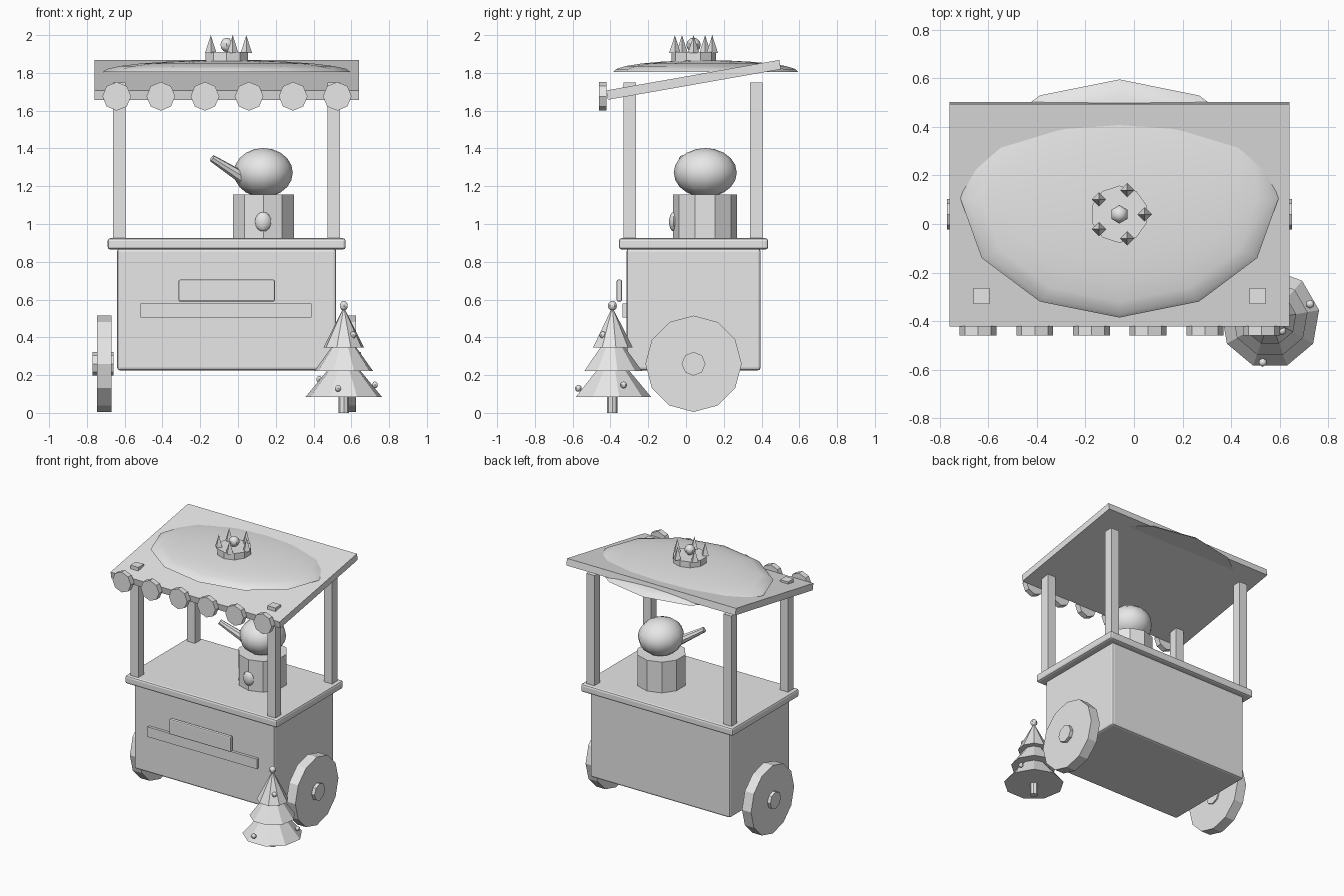
import bpy, bmesh, math
from mathutils import Vector

cube = bpy.data.objects.get("Cube")
if cube:
    bpy.data.objects.remove(cube)

grey = bpy.data.materials.new("plain_grey")
grey.use_nodes = True
grey.diffuse_color = (0.8, 0.8, 0.8, 1)
grey.node_tree.nodes["Principled BSDF"].inputs["Base Color"].default_value = (0.8, 0.8, 0.8, 1)

CX, CY = -0.06, 0.04  # centre of the cart


def finish(name, loc, smooth=False, bevel=0):
    ob = bpy.context.object
    ob.name = ob.data.name = name
    ob.location = loc
    ob.data.materials.append(grey)
    if smooth:
        bpy.ops.object.shade_smooth_by_angle(angle=math.radians(50))
    if bevel:
        mod = ob.modifiers.new("bevel", "BEVEL")
        mod.width = bevel
        mod.segments = 2
    return ob


def box(name, x, y, z, bevel=0):
    """Box from three (min, max) ranges."""
    bpy.ops.mesh.primitive_cube_add(size=1)
    bpy.context.object.scale = [r[1] - r[0] for r in (x, y, z)]
    bpy.ops.object.transform_apply(location=False, rotation=False, scale=True)
    return finish(name, [sum(r) / 2 for r in (x, y, z)], bevel=bevel)


def cone(name, loc, sides, r1, r2, depth, rot=(0, 0, 0)):
    bpy.ops.mesh.primitive_cone_add(vertices=sides, radius1=r1, radius2=r2, depth=depth, rotation=rot)
    return finish(name, loc)


def ball(name, loc, size, segs=12, rings=8):
    bpy.ops.mesh.primitive_uv_sphere_add(segments=segs, ring_count=rings, radius=1)
    bpy.context.object.scale = size
    bpy.ops.object.transform_apply(location=False, rotation=False, scale=True)
    return finish(name, loc, smooth=True)


# Cart body, counter and front boards
box("cart_body", (-0.64, 0.52), (-0.315, 0.395), (0.225, 0.87), 0.015)
box("counter", (-0.69, 0.57), (-0.355, 0.435), (0.865, 0.925), 0.014)
box("front_rail", (-0.515, 0.39), (-0.335, -0.31), (0.505, 0.58))
box("sign_board", (-0.315, 0.195), (-0.367, -0.339), (0.59, 0.705), 0.008)

# Wheels and hubs, corner posts
for side, s in (("right", -1), ("left", 1)):
    turn = (0, math.pi / 2, 0)
    cone(f"{side}_wheel", (CX + s * 0.648, CY, 0.26), 12, 0.255, 0.255, 0.075, turn)
    cone(f"{side}_hub", (CX + s * 0.655, CY, 0.26), 8, 0.063, 0.063, 0.11, turn)
    for end, y in (("front", -0.297), ("back", 0.373)):
        x = CX + s * 0.568
        box(f"{side}_{end}_post", (x - 0.033, x + 0.033), (y - 0.033, y + 0.033), (0.92, 1.75))

# Sloping roof with a scalloped front edge
roof = box("roof", (-0.76, 0.64), (CY - 0.465, CY + 0.465), (1.738, 1.788))
roof.rotation_euler.x = math.radians(10)
for i in range(6):
    cone(f"scallop_{i + 1}", (-0.642 + i * 0.2335, -0.44, 1.676), 8, 0.076, 0.076, 0.04, (math.pi / 2, 0, 0))

# Shallow dome on the roof: the upper half of a flat ellipsoid
dome = ball("roof_dome", (CX, 0.105, 1.805), (0.655, 0.49, 0.062), 12, 12)
bm = bmesh.new()
bm.from_mesh(dome.data)
bmesh.ops.bisect_plane(bm, geom=bm.verts[:] + bm.edges[:] + bm.faces[:],
                       plane_co=(0, 0, 0), plane_no=(0, 0, 1), clear_inner=True)
bmesh.ops.holes_fill(bm, edges=[e for e in bm.edges if e.is_boundary])
for e in bm.edges:
    if all(abs(v.co.z) < 0.001 for v in e.verts):
        e.smooth = False
bm.to_mesh(dome.data)
bm.free()

# Crown on top of the dome
cone("crown_band", (CX, CY, 1.883), 10, 0.118, 0.118, 0.055)
for i in range(5):
    a = math.tau * i / 5
    cone(f"crown_spike_{i + 1}", (CX + 0.104 * math.cos(a), CY + 0.104 * math.sin(a), 1.953),
         4, 0.03, 0, 0.094)
ball("crown_ball", (CX, CY, 1.948), (0.038, 0.038, 0.038), 6, 6)

# Vendor figure behind the counter
cone("figure_body", (0.134, 0.1, 1.04), 10, 0.17, 0.17, 0.23)
ball("figure_head", (0.134, 0.102, 1.272), (0.156, 0.167, 0.13), 12, 10)
ball("figure_button", (0.133, -0.065, 1.012), (0.043, 0.025, 0.052), 8, 8)
base, tip = Vector((0.04, 0.045, 1.235)), Vector((-0.138, -0.02, 1.348))
aim = (tip - base).to_track_quat("Z", "Y").to_euler()
cone("figure_nose", (base + tip) / 2, 8, 0.034, 0.019, (tip - base).length, aim)

# Small tree: trunk, three tiers, baubles and a topper
TX, TY = 0.56, -0.39
cone("tree_trunk", (TX, TY, 0.06), 8, 0.027, 0.027, 0.12)
for i, (r, low, top) in enumerate(((0.205, 0.085, 0.33), (0.157, 0.222, 0.44), (0.109, 0.345, 0.56))):
    cone(f"tree_tier_{i + 1}", (TX, TY, (low + top) / 2), 9, r, 0, top - low)
ball("tree_topper", (TX, TY, 0.567), (0.024, 0.024, 0.026), 6, 6)
baubles = [(0.53, -0.57, 0.13), (0.725, -0.33, 0.148), (0.43, -0.34, 0.178),
           (0.45, -0.27, 0.3), (0.61, -0.44, 0.413)]
for i, p in enumerate(baubles):
    ball(f"bauble_{i + 1}", p, (0.018, 0.018, 0.018), 6, 6)
